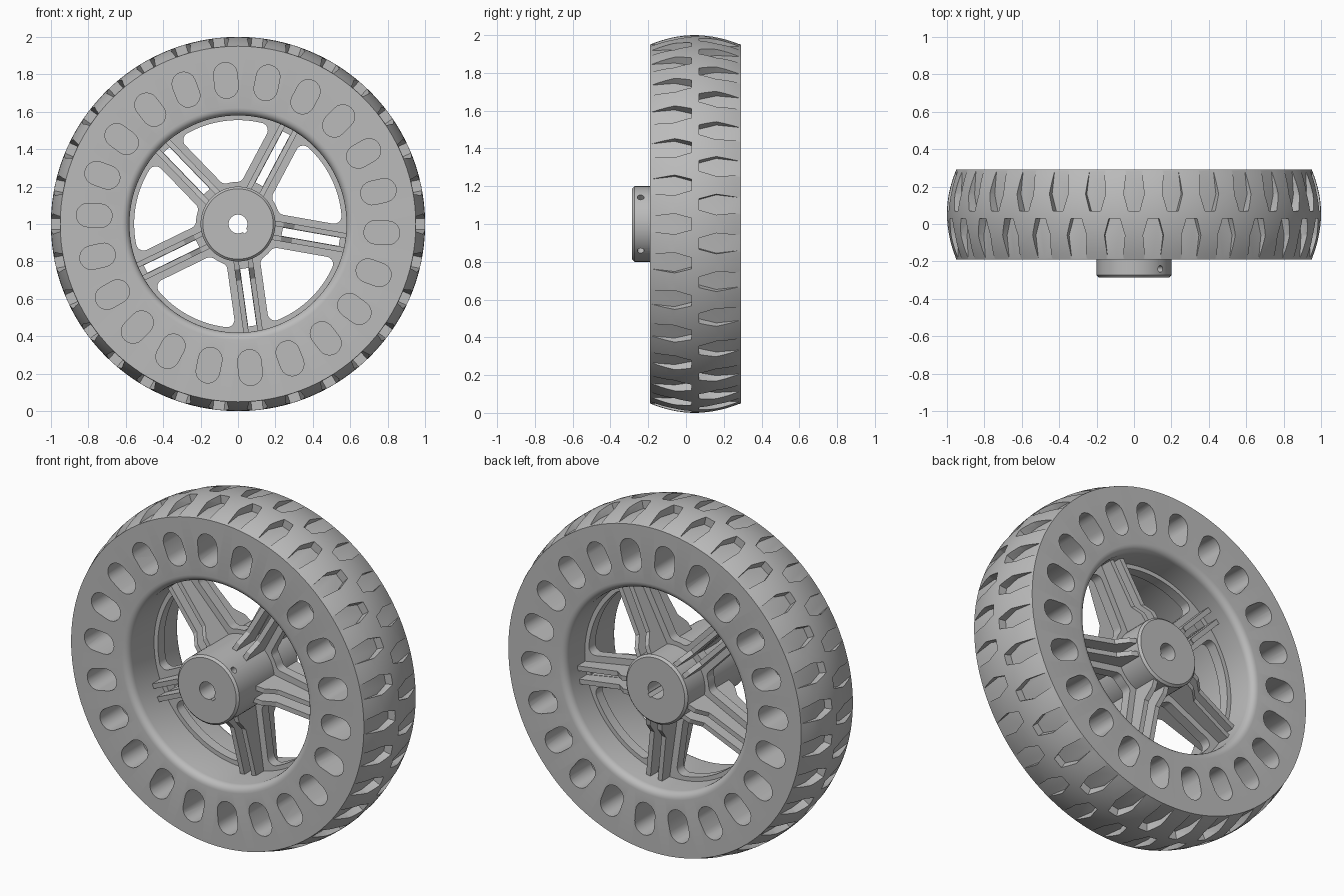
import bpy, bmesh, math
from mathutils import Matrix

cube = bpy.data.objects.get("Cube")
if cube:
    bpy.data.objects.remove(cube)

grey = bpy.data.materials.new("plain grey")
grey.use_nodes = True
grey.diffuse_color = (0.5, 0.5, 0.5, 1)
grey.node_tree.nodes["Principled BSDF"].inputs["Base Color"].default_value = (0.5, 0.5, 0.5, 1)

# Wheel frame: local x, y lie in the wheel plane, local z runs along the axle
AXLE = Matrix(((1, 0, 0, 0), (0, 0, 1, 0), (0, 1, 0, 1), (0, 0, 0, 1)))
# Local x, y, z become tangent, axle, radius
RADIAL = Matrix(((0, 0, 1, 0), (1, 0, 0, 0), (0, 1, 0, 0), (0, 0, 0, 1)))
# Local x, y, z become radius, axle, tangent
SIDEWAYS = Matrix(((1, 0, 0, 0), (0, 0, 1, 0), (0, 1, 0, 0), (0, 0, 0, 1)))


def turn(degrees):
    return AXLE @ Matrix.Rotation(math.radians(degrees), 4, 'Z')


def polar(r, a):
    return r * math.cos(a), r * math.sin(a)


def arc(cx, cy, r, a0, a1, n):
    """Points on an arc, angles in radians."""
    out = []
    for i in range(n + 1):
        x, y = polar(r, a0 + (a1 - a0) * i / n)
        out.append((cx + x, cy + y))
    return out


def prism(bm, pts, h0, h1, matrix):
    low = [bm.verts.new(matrix @ Matrix.Translation((x, y, h0)).translation) for x, y in pts]
    top = [bm.verts.new(matrix @ Matrix.Translation((x, y, h1)).translation) for x, y in pts]
    bm.faces.new(low)
    bm.faces.new(top)
    for i in range(len(pts)):
        j = (i + 1) % len(pts)
        bm.faces.new((low[i], low[j], top[j], top[i]))


def lathe(bm, profile, segs):
    """Spin a closed (axle, radius) outline about the axle."""
    rings = []
    for s in range(segs):
        m = turn(360 * s / segs)
        rings.append([bm.verts.new(m @ Matrix.Translation((r, 0, y)).translation) for y, r in profile])
    for s in range(segs):
        a, b = rings[s], rings[(s + 1) % segs]
        for i in range(len(profile)):
            j = (i + 1) % len(profile)
            bm.faces.new((a[i], a[j], b[j], b[i]))


def make(name, bm):
    bmesh.ops.recalc_face_normals(bm, faces=bm.faces)
    mesh = bpy.data.meshes.new(name)
    bm.to_mesh(mesh)
    bm.free()
    mesh.materials.append(grey)
    ob = bpy.data.objects.new(name, mesh)
    bpy.context.collection.objects.link(ob)
    return ob


def activate(ob):
    bpy.ops.object.select_all(action='DESELECT')
    ob.select_set(True)
    bpy.context.view_layer.objects.active = ob


def carve(ob, bm):
    cutter = make("cutter", bm)
    cutter.hide_render = True
    mod = ob.modifiers.new("carve", 'BOOLEAN')
    mod.operation = 'DIFFERENCE'
    mod.solver = 'EXACT'
    mod.object = cutter
    activate(ob)
    bpy.ops.object.modifier_apply(modifier=mod.name)
    bpy.data.objects.remove(cutter)


def smooth(ob):
    activate(ob)
    bpy.ops.object.shade_smooth_by_angle(angle=math.radians(25))


FRONT, BACK, MID = -0.19, 0.29, 0.05
SPOKES = [-10 + 72 * k for k in range(5)]

# Tyre: crowned tread, flat sidewalls, rounded bore edges
crown = []
for i in range(17):
    t = i / 8 - 1
    crown.append((MID + 0.24 * t, 1 - 0.05 * t * t))
back_lip = arc(BACK - 0.04, 0.62, 0.04, 0, -math.pi / 2, 5)
front_lip = arc(FRONT + 0.04, 0.62, 0.04, -math.pi / 2, -math.pi, 5)
bm = bmesh.new()
lathe(bm, crown + back_lip + front_lip, 120)
tyre = make("tyre", bm)

# Tread grooves in two staggered rows
bm = bmesh.new()
half = [(0.036, -0.22), (0.055, -0.06), (0.03, 0.03)]
groove = half + [(-x, y) for x, y in reversed(half)]
for k in range(30):
    prism(bm, groove, 0.952, 1.1, turn(12 * k) @ RADIAL)
    prism(bm, [(x, 2 * MID - y) for x, y in groove], 0.952, 1.1, turn(12 * k + 6) @ RADIAL)
carve(tyre, bm)

# Oblong sidewall pockets on both faces
bm = bmesh.new()
q = math.pi / 2
pocket = arc(0.803, 0, 0.063, -q, q, 10) + arc(0.737, 0, 0.063, q, 3 * q, 10)
for k in range(22):
    m = turn(-3.4 + 360 / 22 * k)
    prism(bm, pocket, FRONT - 0.05, FRONT + 0.2, m)
    prism(bm, pocket, BACK - 0.2, BACK + 0.05, m)
carve(tyre, bm)
smooth(tyre)

# Web disc with five rounded windows and a slot along each spoke
bm = bmesh.new()
lathe(bm, [(0.05, 0.15), (0.05, 0.59), (0.11, 0.59), (0.11, 0.15)], 96)
web = make("spoke_web", bm)


def window():
    d, c, r_in, r_out = 0.09, 0.04, 0.225, 0.555
    mid = math.radians(36)
    a1 = math.asin((d + c) / (r_in + c))
    a2 = math.asin((d + c) / (r_out - c))
    x1, y1 = polar(r_in + c, a1)
    x2, y2 = polar(r_out - c, a2)
    pts = arc(0, 0, r_in, mid, a1, 2)[:-1]
    pts += arc(x1, y1, c, a1 + math.pi, 3 * q, 6)
    pts += arc(x2, y2, c, -q, a2, 8)
    pts += arc(0, 0, r_out, a2, mid, 8)[1:]
    flip = [polar(math.hypot(x, y), 2 * mid - math.atan2(y, x)) for x, y in pts[1:-1]]
    return pts + flip[::-1]


bm = bmesh.new()
opening = window()
slot = [(0.24, -0.022), (0.55, -0.022), (0.55, 0.022), (0.24, 0.022)]
for a in SPOKES:
    prism(bm, opening, -0.1, 0.3, turn(a))
    prism(bm, slot, -0.1, 0.3, turn(a))
carve(web, bm)
smooth(web)

# Paired spoke ribs, deeper towards the hub
bm = bmesh.new()
rib = [(0.18, -0.12), (0.24, -0.11), (0.3, -0.06), (0.585, -0.02),
       (0.585, 0.18), (0.3, 0.2), (0.24, 0.25), (0.18, 0.26)]
for a in SPOKES:
    for side in (-1, 1):
        prism(bm, rib, side * 0.024, side * 0.052, turn(a) @ SIDEWAYS)
make("spoke_ribs", bm)

# Hub barrel with chamfered ends, keyed bore and set screw holes
bm = bmesh.new()
lathe(bm, [(-0.285, 0.05), (-0.285, 0.188), (-0.273, 0.2),
           (0.268, 0.2), (0.28, 0.188), (0.28, 0.05)], 64)
hub = make("hub", bm)
bm = bmesh.new()
prism(bm, [(0.03, -0.012), (0.062, -0.012), (0.062, 0.012), (0.03, 0.012)], -0.4, 0.4, turn(-45))
for a in (-45, 45):
    prism(bm, arc(0, -0.24, 0.018, 0, 4 * q, 16)[:-1], 0.13, 0.25, turn(a) @ RADIAL)
carve(hub, bm)
smooth(hub)
